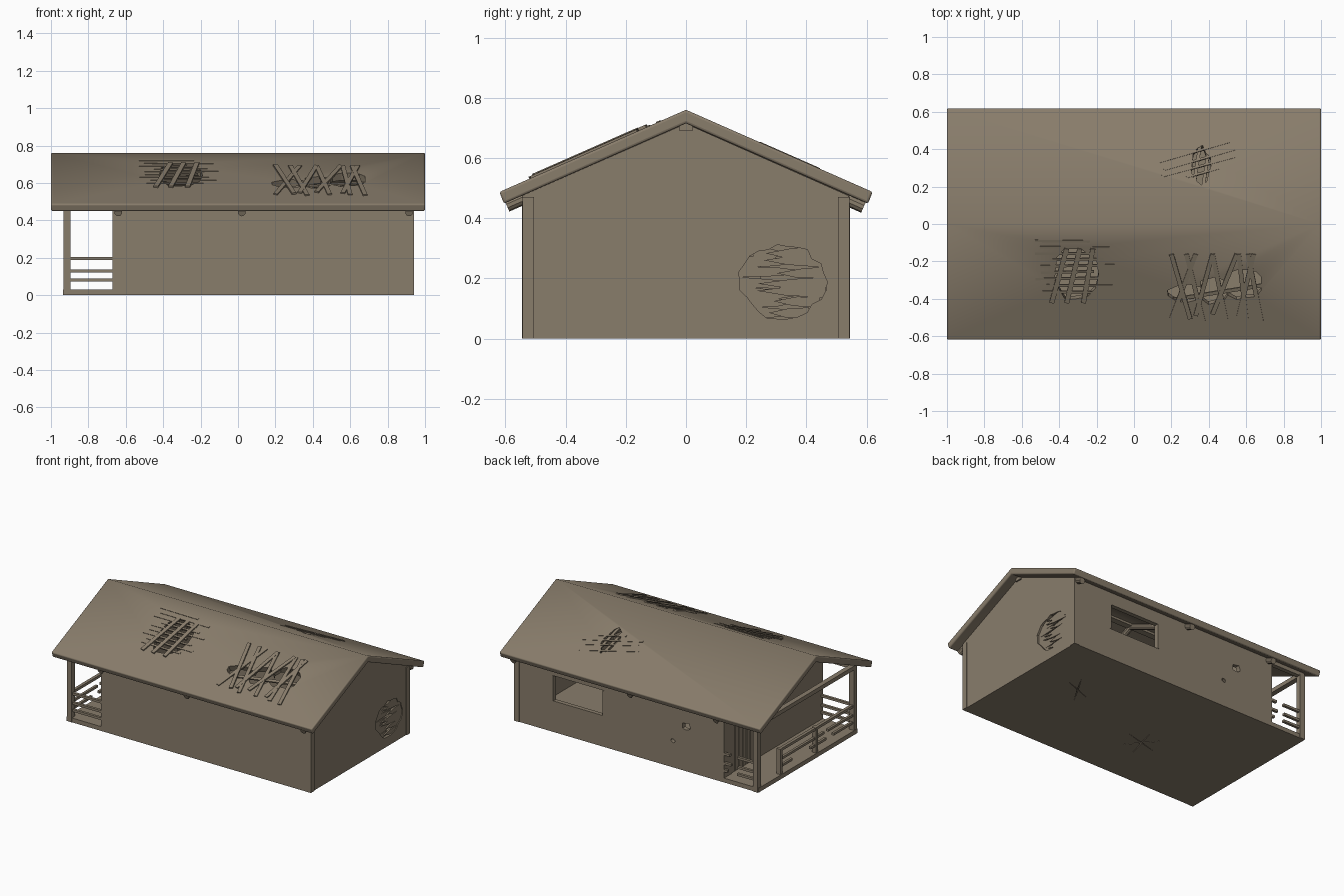
import bpy, bmesh, math, random
from mathutils import Matrix, Vector

if "Cube" in bpy.data.objects:
    bpy.data.objects.remove(bpy.data.objects["Cube"])

random.seed(4)
S = 0.44                      # roof slope
A = math.atan(S)
mat = bpy.data.materials.new("weathered brown")
mat.diffuse_color = (0.25, 0.205, 0.148, 1)
mat.use_nodes = True
mat.node_tree.nodes["Principled BSDF"].inputs["Base Color"].default_value = mat.diffuse_color


def finish(name, bm, bevel=0):
    bmesh.ops.recalc_face_normals(bm, faces=bm.faces)
    me = bpy.data.meshes.new(name)
    bm.to_mesh(me)
    bm.free()
    ob = bpy.data.objects.new(name, me)
    bpy.context.collection.objects.link(ob)
    me.materials.append(mat)
    if bevel:
        b = ob.modifiers.new("bevel", 'BEVEL')
        b.width, b.segments = bevel, 3
        b.limit_method, b.angle_limit = 'ANGLE', math.radians(55)
    return ob


def box(name, lo, hi):
    bm = bmesh.new()
    c = [(a + b) / 2 for a, b in zip(lo, hi)]
    d = [b - a for a, b in zip(lo, hi)]
    bmesh.ops.create_cube(bm, size=1, matrix=Matrix.Translation(c) @ Matrix.Diagonal((*d, 1)))
    return finish(name, bm)


def prism(name, pts, axis, lo, hi, matrix=None, bevel=0):
    """Extrude a 2D outline along axis; pts are (y,z), (x,z) or (x,y)."""
    def p3(p, t):
        return [(t, p[0], p[1]), (p[0], t, p[1]), (p[0], p[1], t)][axis]
    bm = bmesh.new()
    a = [bm.verts.new(p3(p, lo)) for p in pts]
    b = [bm.verts.new(p3(p, hi)) for p in pts]
    bm.faces.new(a)
    bm.faces.new(b)
    for i in range(len(pts)):
        j = (i + 1) % len(pts)
        bm.faces.new((a[i], a[j], b[j], b[i]))
    if matrix:
        bm.transform(matrix)
    return finish(name, bm, bevel)


def log(name, p, q, r, n=10):
    p, q = Vector(p), Vector(q)
    d = q - p
    bm = bmesh.new()
    bmesh.ops.create_cone(bm, cap_ends=True, segments=n, radius1=r, radius2=r, depth=d.length,
                          matrix=Matrix.Translation((p + q) / 2) @ d.to_track_quat('Z', 'Y').to_matrix().to_4x4())
    return finish(name, bm)


def on_roof(x, y, lift=0, turn=0):
    """Frame lying on the roof surface: local x along ridge, local y along slope."""
    sgn = 1 if y < 0 else -1
    return (Matrix.Translation((x, y, 0.76 - S * abs(y))) @ Matrix.Rotation(sgn * A, 4, 'X')
            @ Matrix.Rotation(turn, 4, 'Z') @ Matrix.Translation((0, 0, lift)))


def plank(name, x0, y0, x1, y1, width, lift, thick=0.01):
    """Plank on the roof between two points given in the top view."""
    dx, dy = x1 - x0, (y1 - y0) / math.cos(A)
    bm = bmesh.new()
    bmesh.ops.create_cube(bm, size=1, matrix=on_roof((x0 + x1) / 2, (y0 + y1) / 2, lift, math.atan2(dy, dx))
                          @ Matrix.Diagonal((math.hypot(dx, dy), width, thick, 1)))
    return finish(name, bm)


def ragged(rx, ry, n, rough, cx=0, cy=0):
    out = []
    for i in range(n):
        t, k = math.tau * i / n, 1 - random.random() * rough
        out.append((cx + rx * k * math.cos(t), cy + ry * k * math.sin(t)))
    return out


def cut(ob, cutter):
    m = ob.modifiers.new("cut", 'BOOLEAN')
    m.operation, m.object, m.solver = 'DIFFERENCE', cutter, 'EXACT'
    cutter.hide_render = True
    cutter.hide_viewport = True
    cutter.name = "cutter_" + cutter.name


# roof shell with ragged holes
roof = prism("roof", [(0, .76), (-.62, .487), (-.605, .448), (0, .715), (.605, .448), (.62, .487)],
             0, -1, 1, bevel=0.008)
for x, y, rx, ry in ((-.32, -.27, .14, .17), (.28, -.37, .11, .07), (.43, -.36, .10, .09),
                     (.59, -.32, .12, .10), (.36, .31, .06, .13)):
    cut(roof, prism("roof_hole", ragged(rx, ry, 13, .3), 2, -.12, .1, on_roof(x, y)))
bpy.context.view_layer.objects.active = roof
roof.select_set(True)
bpy.ops.object.shade_smooth_by_angle(angle=math.radians(60))
roof.select_set(False)

# left patch: thin battens under slope planks
for i in range(9):
    y, h = -.09 - .034 * i, random.uniform(.14, .2)
    x = -.33 + random.uniform(-.06, .06)
    plank("left_patch_batten", x - h, y, x + h, y + random.uniform(-.006, .006), .013, -.002)
for x0, x1 in ((-.36, -.44), (-.29, -.36), (-.22, -.27)):
    plank("left_patch_plank", x0, -.13, x1, -.42, .026, .004)

# right patch: crossing planks along the slope
for x0, x1 in ((.20, .30), (.33, .20), (.28, .37), (.42, .33), (.42, .49), (.55, .42), (.56, .60), (.61, .68), (.64, .56)):
    plank("right_patch_plank", x0, -.16, x1, -.52 + random.uniform(0, .04), .024, random.uniform(.001, .006))
plank("right_patch_batten", .20, -.41, .70, -.33, .02, -.012)

# back patch: slanted thin battens
for x0, y0, x1, y1 in ((.13, .33, .51, .44), (.16, .29, .54, .40), (.15, .255, .54, .36), (.28, .25, .46, .30)):
    plank("back_patch_batten", x0, y0, x1, y1, .012, -.003)
for x in (.335, .385):
    plank("back_patch_plank", x - .02, .17, x + .02, .44, .018, -.008)

# rafters, ridge beam and wall plates
for x in (-.64, .02, .915):
    log("rafter", (x, 0, .702), (x, -.595, .702 - S * .595), .02)
    log("rafter", (x, 0, .696), (x, .59, .696 - S * .59), .02)
box("ridge_beam", (-.97, -.022, .69), (.945, .022, .714))
for s in (-1, 1):
    box("wall_plate", (-.935, s * .525 - .015, .45), (-.66, s * .525 + .015, .478))
box("porch_tie_beam", (-.935, -.53, .45), (-.9, .53, .478))

# walls: hollow shell with gables
gable = [(-.543, .0), (-.543, .475), (0, .714), (.54, .475), (.54, .0)]
walls = prism("walls", gable, 0, -.67, .935)
cut(walls, prism("room", [(-.51, -.02), (-.51, .6), (0, .9), (.51, .6), (.51, -.02)], 0, -.64, .905))
cut(walls, box("window", (.26, .45, .215), (.64, .6, .39)))
cut(walls, prism("gable_hole", ragged(.15, .13, 26, .14, .32, .19), 0, .85, 1))
cut(walls, prism("wall_hole", ragged(.045, .035, 9, .4, -.38, .31), 1, .45, .6))
cut(walls, prism("small_wall_hole", ragged(.02, .016, 7, .3, -.28, .185), 1, .45, .6))
cut(walls, box("doorway", (-.75, .25, .03), (-.6, .46, .38)))

# splintered boards left in the gable hole
for i in range(7):
    z = .085 + .034 * i
    w = .15 * math.sqrt(max(.1, 1 - ((z - .19) / .13) ** 2))
    for s in (-1, 1):
        l = random.uniform(1.1, 1.6) * w
        y0 = .32 + s * w
        t = random.uniform(-.006, .006)
        prism("splinter", [(y0, z - .018), (y0 - s * l * .6, z - .015 + t), (y0 - s * l, z + t),
                           (y0 - s * l * .5, z + .015 + t), (y0, z + .018)], 0, .915 + s * .004, .926 + s * .004)

# thin window edging on the back wall
for x in (.25, .64):
    box("window_edging", (x, .53, .215), (x + .01, .544, .39))

# plank door set in the doorway
box("door_backing", (-.655, .25, .03), (-.645, .46, .38))
for i in range(5):
    y = .252 + .042 * i
    box("door_plank", (-.668, y, .032), (-.654, y + .036, .378))

# floor slab with cracks below, and corner posts
box("porch_floor", (-.935, -.543, 0), (-.67, .54, .03))
floor = box("floor", (-.64, -.51, 0), (.905, .51, .03))
for cx, cy, angles in ((-.18, -.14, (15, 75, 130)), (.55, .11, (20, 60))):
    for k, a in enumerate(angles):
        m = Matrix.Translation((cx, cy, 0)) @ Matrix.Rotation(math.radians(a), 4, 'Z')
        cut(floor, prism("crack", [(-.14, 0), (0, -.003 - .0003 * k), (.14, 0), (0, .003)], 2, -.01, .008 + .001 * k, m))
for s in (-1, 1):
    box("corner_post", (.90, min(s * .505, s * .544), 0), (.94, max(s * .505, s * .544), .47))
    box("porch_post", (-.932, min(s * .508, s * .545), 0), (-.895, max(s * .508, s * .545), .46))

# porch railings: front, broken back, and long side beside the entry gap
for z in (.08, .13, .195):
    box("front_rail", (-.90, -.538, z - .008), (-.66, -.52, z + .008))
    for x0, x1 in ((-.90, -.90 + random.uniform(.07, .14)), (-.66 - random.uniform(.03, .07), -.66)):
        box("broken_back_rail", (x0, .52, z - .008), (x1, .538, z + .008))
box("side_top_rail", (-.926, -.52, .185), (-.905, .29, .203))
for y in (.27, -.12):
    box("side_rail_post", (-.93, y, .02), (-.90, y + .025, .205))
for z, y0, y1 in ((.08, -.52, -.30), (.13, -.52, -.24), (.13, -.2, .28), (.08, -.22, -.05), (.08, .15, .28)):
    box("side_rail", (-.924, y0, z - .008), (-.907, y1, z + .008))
